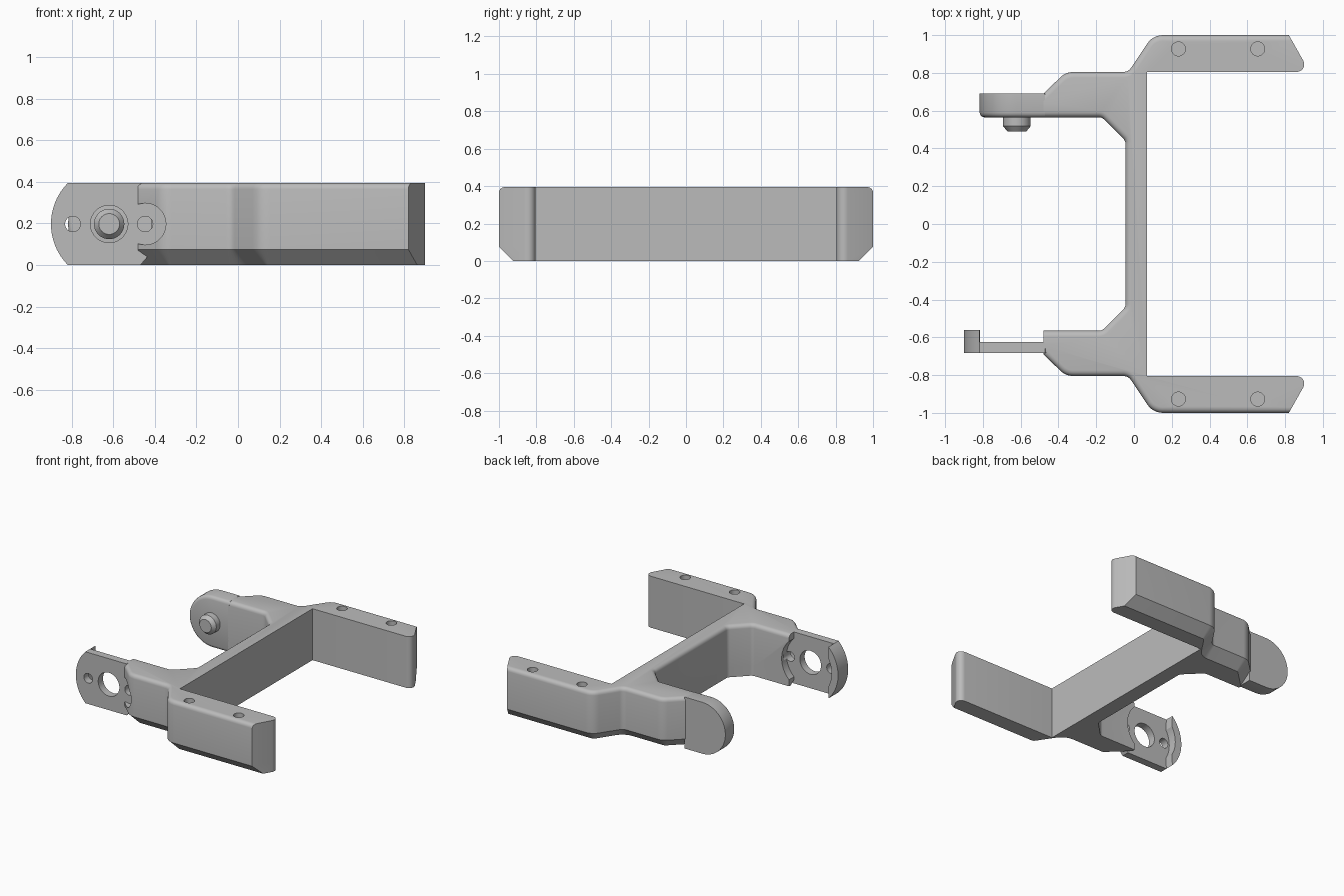
import bpy, bmesh, math
from mathutils import Vector

if "Cube" in bpy.data.objects:
    bpy.data.objects.remove(bpy.data.objects["Cube"])

H = 0.395            # overall height
ZC = H / 2           # hinge axis height
HX = -0.62           # hinge axis x

grey = bpy.data.materials.new("plain_grey")
grey.diffuse_color = (0.5, 0.5, 0.5, 1)
grey.use_nodes = True
grey.node_tree.nodes["Principled BSDF"].inputs["Base Color"].default_value = grey.diffuse_color


def loft(name, rings):
    """Skin a stack of equal-length closed rings and cap both ends."""
    bm = bmesh.new()
    rows = [[bm.verts.new(p) for p in ring] for ring in rings]
    n = len(rows[0])
    for a, b in zip(rows, rows[1:]):
        for i in range(n):
            j = (i + 1) % n
            bm.faces.new((a[i], a[j], b[j], b[i]))
    bm.faces.new(rows[0][::-1])
    bm.faces.new(rows[-1])
    bmesh.ops.recalc_face_normals(bm, faces=bm.faces)
    me = bpy.data.meshes.new(name)
    bm.to_mesh(me)
    bm.free()
    ob = bpy.data.objects.new(name, me)
    bpy.context.collection.objects.link(ob)
    me.materials.append(grey)
    return ob


def arc(cx, cz, r, a0, a1, n):
    return [(cx + r * math.cos(math.radians(a0 + (a1 - a0) * i / n)),
             cz + r * math.sin(math.radians(a0 + (a1 - a0) * i / n))) for i in range(n + 1)]


def plate(name, profile, y0, y1):
    return loft(name, [[(x, y, z) for x, z in profile] for y in (y0, y1)])


def turned(name, cx, cz, stations, n=40):
    """Round part along y from (y, radius) stations."""
    return loft(name, [[(x, y, z) for x, z in arc(cx, cz, r, 0, 360, n)[:-1]] for y, r in stations])


def cut(ob, cutters):
    for c in cutters:
        m = ob.modifiers.new("cut", 'BOOLEAN')
        m.operation, m.solver, m.object = 'DIFFERENCE', 'EXACT', c
        bpy.context.view_layer.objects.active = ob
        bpy.ops.object.modifier_apply(modifier=m.name)


# Frame outline, upper half: x, y, corner radius, kind of the edge that follows
PLAIN, OUTER, INNER = 0, 1, 2
half = [(0.07, 0.805, 0, PLAIN), (0.93, 0.805, 0.04, PLAIN), (0.82, 1.0, 0, OUTER),
        (0.1, 1.0, 0.1, OUTER), (-0.03, 0.805, 0.05, OUTER), (-0.36, 0.805, 0.1, OUTER),
        (-0.48, 0.69, 0, PLAIN), (-0.48, 0.565, 0, INNER), (-0.17, 0.565, 0.04, INNER),
        (-0.045, 0.44, 0.04, INNER)]

pts, kinds = [], []
for i, (x, y, r, k) in enumerate(half):
    p = Vector((x, y))
    if r == 0:
        pts.append(p)
        kinds.append(k)
        continue
    u = (Vector(half[i - 1][:2]) - p).normalized()
    nxt = Vector(half[i + 1][:2]) if i + 1 < len(half) else Vector((x, -y))
    v = (nxt - p).normalized()
    ang = u.angle(v)
    c = p + (u + v).normalized() * (r / math.sin(ang / 2))
    d0 = p + u * (r / math.tan(ang / 2)) - c
    d1 = p + v * (r / math.tan(ang / 2)) - c
    for s in range(7):                       # rounded corner
        t = s / 6
        w = math.pi - ang
        q = (d0 * math.sin((1 - t) * w) + d1 * math.sin(t * w)) / math.sin(w)
        pts.append(c + q)
        kinds.append(k)
outline = pts + [Vector((p.x, -p.y)) for p in reversed(pts)]
edge_kind = kinds[:-1] + [INNER] + kinds[:-1][::-1] + [PLAIN]


def inset(z, outer, inner):
    """Outline at height z, moved inward by an amount chosen by edge kind."""
    amount = {PLAIN: 0, OUTER: outer, INNER: inner}
    ring, n = [], len(outline)
    for i, p in enumerate(outline):
        e0 = (p - outline[i - 1]).normalized()
        e1 = (outline[(i + 1) % n] - p).normalized()
        n0, n1 = Vector((-e0.y, e0.x)), Vector((-e1.y, e1.x))
        a0, a1 = amount[edge_kind[i - 1]], amount[edge_kind[i]]
        det = n0.x * n1.y - n0.y * n1.x
        ring.append((p.x + (a0 * n1.y - a1 * n0.y) / det,
                     p.y + (n0.x * a1 - n1.x * a0) / det, z))
    return ring


# Frame: bottom chamfer outside, rounded top edges
levels = [(0, 0.075, 0), (0.075, 0, 0), (H - 0.03, 0, 0)]
for a in (22.5, 45, 67.5, 90):
    s = 0.03 * (1 - math.cos(math.radians(a)))
    levels.append((H - 0.03 + 0.03 * math.sin(math.radians(a)), s, s))
frame = loft("frame", [inset(*l) for l in levels])

# Rear hinge lug with a rounded inner rim
def lug_ring(y, r):
    return [(x, y, z) for x, z in arc(HX, ZC, r, 90, 270, 32) + [(-0.47, ZC - r), (-0.47, ZC + r)]]

lug = loft("hinge_lug", [lug_ring(0.69, ZC), lug_ring(0.59, ZC), lug_ring(0.577, ZC - 0.004),
                         lug_ring(0.569, ZC - 0.012), lug_ring(0.565, ZC - 0.025)])

# Pin on the lug
pin = turned("hinge_pin", HX, ZC, [(0.58, 0.073), (0.518, 0.073), (0.49, 0.05)])

# Front hinge plate and its curved stop rim
front_plate = plate("hinge_plate", arc(HX, ZC, 0.28, 135.1, 224.9, 24) +
                    [(-0.47, 0), (-0.40, 0.08), (-0.40, H - 0.08), (-0.47, H)], -0.683, -0.625)
rim = plate("stop_rim", arc(HX, ZC, 0.28, 135.1, 224.9, 24) + arc(HX, ZC, 0.225, 209.9, 150.1, 16),
            -0.683, -0.56)

# Cutters: hinge holes, lug clearance, outer pocket, blind arm holes
hinge_holes = [turned("cutter", x, ZC, [(-0.75, r), (-0.59, r)])
               for x, r in ((HX, 0.09), (-0.795, 0.037), (-0.447, 0.037))]
clearance = turned("cutter", HX, ZC, [(-0.625, 0.203), (-0.45, 0.203)], 64)
pocket = turned("cutter", -0.447, ZC, [(-0.95, 0.1), (-0.683, 0.1)])
arm_holes = [loft("cutter", [[(px, py, z) for px, py in arc(x, y, 0.037, 0, 360, 32)[:-1]]
                             for z in (H - 0.1, H + 0.1)])
             for x in (0.235, 0.655) for y in (-0.927, 0.927)]
cut(frame, [clearance, pocket, hinge_holes[2]] + arm_holes)
cut(front_plate, hinge_holes)
for c in hinge_holes + [clearance, pocket] + arm_holes:
    bpy.data.objects.remove(c)

# Smooth shading with sharp edges kept
for ob in (frame, lug, pin, front_plate, rim):
    bpy.ops.object.select_all(action='DESELECT')
    ob.select_set(True)
    bpy.context.view_layer.objects.active = ob
    bpy.ops.object.shade_smooth_by_angle(angle=math.radians(30))
